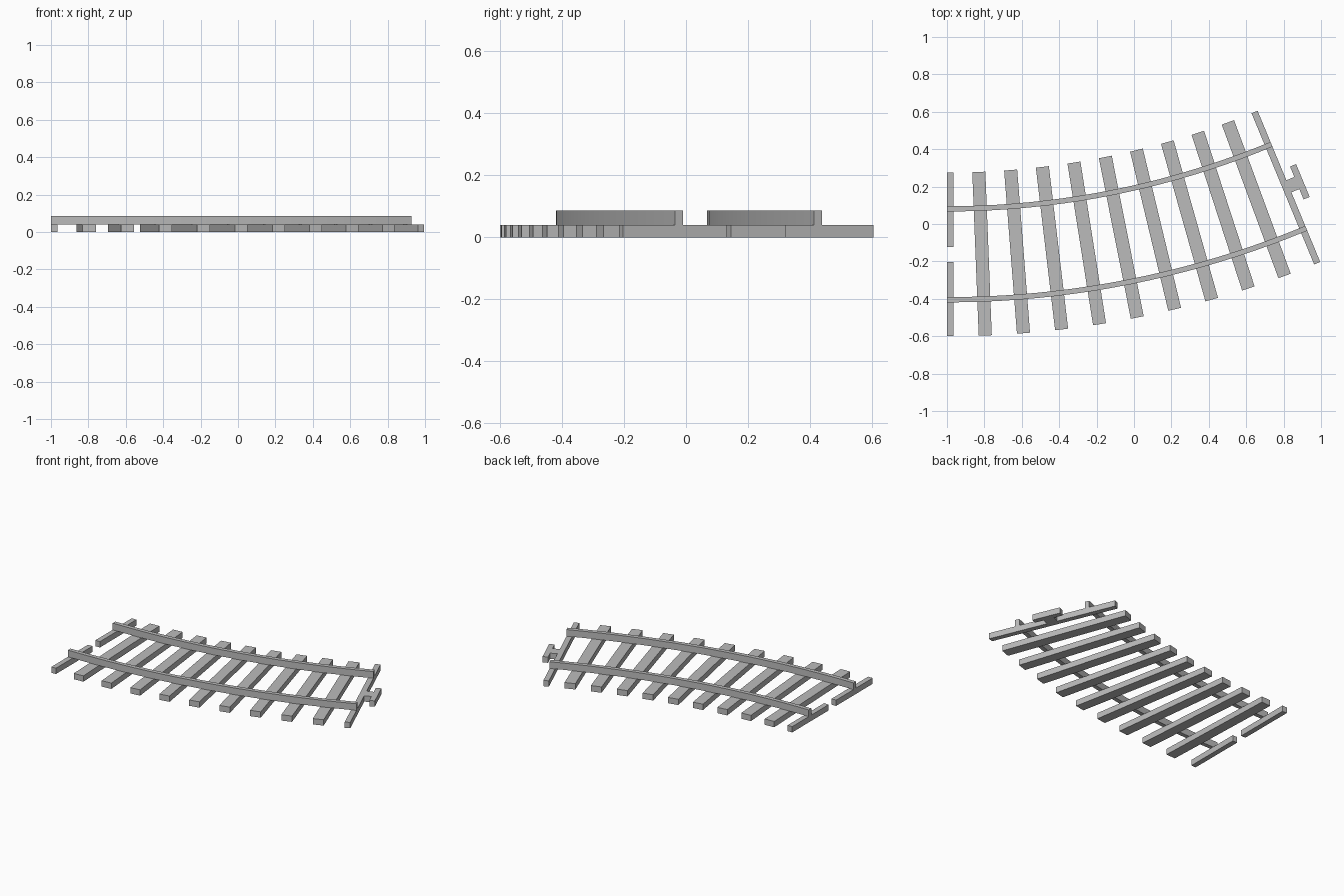
import bpy, bmesh, math
from mathutils import Matrix

if "Cube" in bpy.data.objects:
    bpy.data.objects.remove(bpy.data.objects["Cube"])

# Track layout: an arc turning left about a centre behind the start
CX, CY = -1.0, 4.615
SWEEP = math.radians(22.5)
R_MID, R_IN, R_OUT = 4.777, 4.34, 5.215
SLEEPER_W, SLEEPER_H, RAIL_TOP = 0.07, 0.04, 0.086

grey = bpy.data.materials.new("track_grey")
grey.use_nodes = True
grey.diffuse_color = (0.5, 0.5, 0.5, 1)
grey.node_tree.nodes["Principled BSDF"].inputs["Base Color"].default_value = (0.5, 0.5, 0.5, 1)


def finish(name, bm):
    bmesh.ops.recalc_face_normals(bm, faces=bm.faces)
    mesh = bpy.data.meshes.new(name)
    bm.to_mesh(mesh)
    bm.free()
    mesh.materials.append(grey)
    obj = bpy.data.objects.new(name, mesh)
    bpy.context.collection.objects.link(obj)
    return obj


def block(name, angle, along, radius):
    """Box at an arc angle; along = tangential range, radius = radial range."""
    bm = bmesh.new()
    bmesh.ops.create_cube(bm, size=1)
    for v in bm.verts:
        v.co.x = along[0] if v.co.x < 0 else along[1]
        v.co.y = -radius[1] if v.co.y < 0 else -radius[0]
        v.co.z = 0 if v.co.z < 0 else SLEEPER_H
    bm.transform(Matrix.Translation((CX, CY, 0)) @ Matrix.Rotation(angle, 4, "Z"))
    return finish(name, bm)


def rail(name, radius, width=0.028, steps=20):
    """Rectangular section swept along the arc."""
    bm = bmesh.new()
    rings = []
    for i in range(steps + 1):
        a = SWEEP * i / steps
        ring = []
        for side, z in ((-1, SLEEPER_H), (1, SLEEPER_H), (1, RAIL_TOP), (-1, RAIL_TOP)):
            r = radius + side * width / 2
            ring.append(bm.verts.new((CX + r * math.sin(a), CY - r * math.cos(a), z)))
        rings.append(ring)
    for a, b in zip(rings, rings[1:]):
        for k in range(4):
            n = (k + 1) % 4
            bm.faces.new((a[k], a[n], b[n], b[k]))
    bm.faces.new(rings[0])
    bm.faces.new(rings[-1])
    obj = finish(name, bm)
    bpy.ops.object.select_all(action="DESELECT")
    obj.select_set(True)
    bpy.context.view_layer.objects.active = obj
    bpy.ops.object.shade_smooth_by_angle(angle=math.radians(30))


# Rails
rail("inner_rail", 4.534)
rail("outer_rail", 5.02)

# Full sleepers between the two ends
for i in range(1, 10):
    block(f"sleeper_{i}", SWEEP * i / 10, (-SLEEPER_W / 2, SLEEPER_W / 2), (R_IN, R_OUT))

# Half sleepers at the ends; the start one is split by the coupling slot
half = SLEEPER_W / 2
block("start_sleeper_inner", 0, (0, half), (R_IN, R_MID - 0.04))
block("start_sleeper_outer", 0, (0, half), (R_MID + 0.04, R_OUT))
block("end_sleeper", SWEEP, (-half, 0), (R_IN, R_OUT))

# T-shaped coupling tab
block("coupling_stem", SWEEP, (0, 0.046), (R_MID - 0.035, R_MID + 0.035))
block("coupling_bar", SWEEP, (0.046, 0.081), (R_MID - 0.095, R_MID + 0.095))
